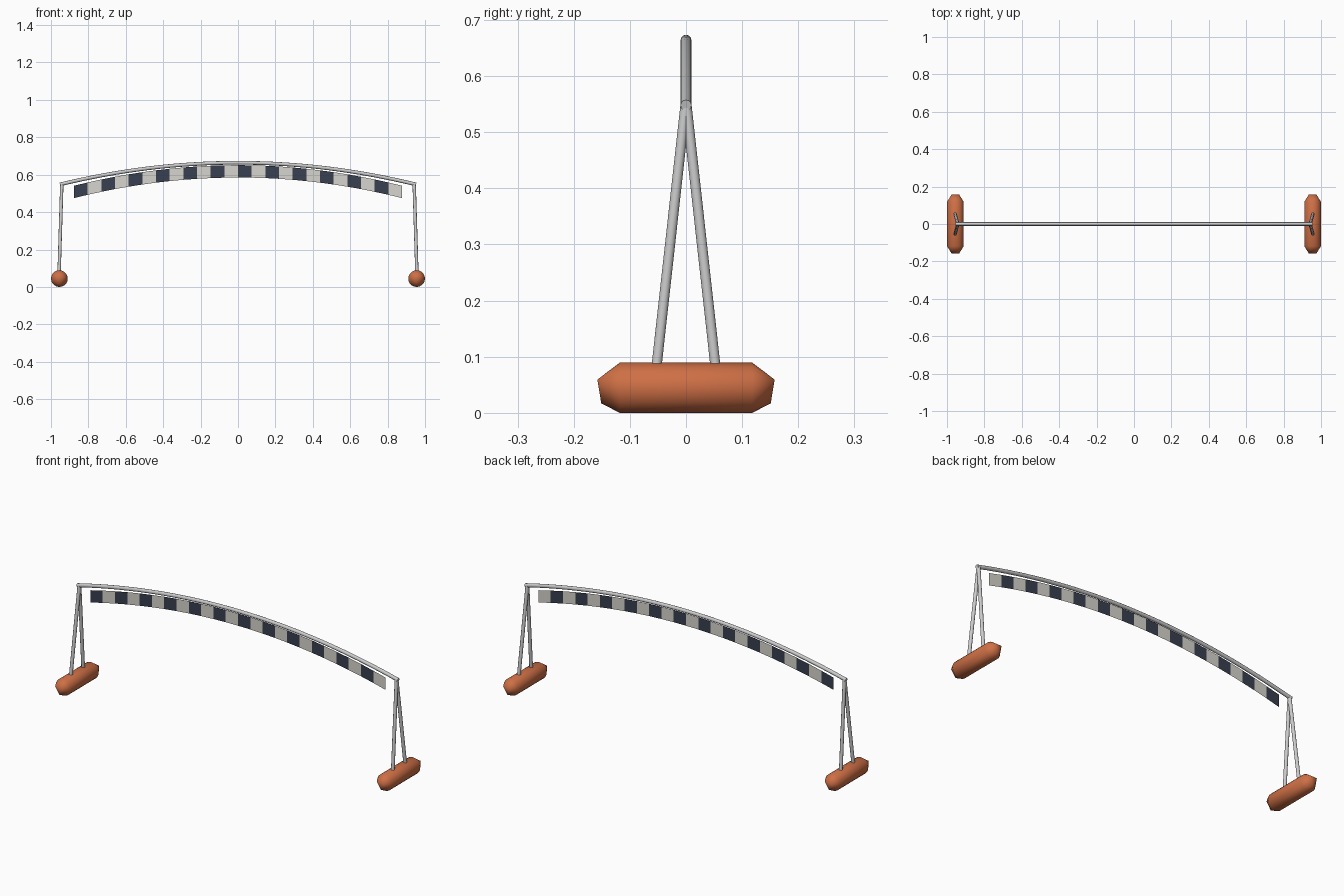
import bpy, bmesh, math
from mathutils import Vector

if "Cube" in bpy.data.objects:
    bpy.data.objects.remove(bpy.data.objects["Cube"])


def material(name, rgb):
    m = bpy.data.materials.new(name)
    m.diffuse_color = (*rgb, 1)
    m.use_nodes = True
    m.node_tree.nodes["Principled BSDF"].inputs["Base Color"].default_value = m.diffuse_color
    return m


orange = material("orange", (0.62, 0.16, 0.06))
dark = material("dark", (0.04, 0.05, 0.08))
light = material("light", (0.68, 0.66, 0.61))


def finish(name, bm, mats=(), smooth=None):
    bmesh.ops.recalc_face_normals(bm, faces=bm.faces)
    me = bpy.data.meshes.new(name)
    bm.to_mesh(me)
    bm.free()
    for m in mats:
        me.materials.append(m)
    ob = bpy.data.objects.new(name, me)
    bpy.context.collection.objects.link(ob)
    if smooth:
        bpy.context.view_layer.objects.active = ob
        ob.select_set(True)
        bpy.ops.object.shade_smooth_by_angle(angle=math.radians(smooth))
        ob.select_set(False)
    return ob


def tube(name, pts, r, sides=12):
    """Sweep a circle along a path of points."""
    bm = bmesh.new()
    pts = [Vector(p) for p in pts]
    rings = []
    for i, p in enumerate(pts):
        t = (pts[min(i + 1, len(pts) - 1)] - pts[max(i - 1, 0)]).normalized()
        u = t.cross(Vector((0, 1, 0))).normalized()
        v = t.cross(u)
        rings.append([bm.verts.new(p + r * (u * math.cos(a) + v * math.sin(a)))
                      for a in (2 * math.pi * k / sides for k in range(sides))])
    for a, b in zip(rings, rings[1:]):
        for k in range(sides):
            n = (k + 1) % sides
            bm.faces.new((a[k], a[n], b[n], b[k]))
    bm.faces.new(rings[0])
    bm.faces.new(rings[-1])
    return finish(name, bm, smooth=40)


# Arched top pole
def arch(x, peak, drop, half):
    return peak - drop * (x / half) ** 2


xs = [-0.952 + 1.904 * i / 32 for i in range(33)]
tube("top_pole", [(x, 0, arch(x, 0.664, 0.116, 0.952)) for x in xs], 0.0098)

# Chequered banner hanging under the pole
bm = bmesh.new()
N, HALF, HEIGHT = 24, 0.877, 0.066
cols = []
for i in range(N + 1):
    x = -HALF + 2 * HALF * i / N
    z = arch(x, 0.651, 0.110, HALF)
    cols.append((bm.verts.new((x, 0, z)), bm.verts.new((x, 0, z - HEIGHT))))
for i, (a, b) in enumerate(zip(cols, cols[1:])):
    bm.faces.new((a[0], a[1], b[1], b[0])).material_index = i % 2
finish("banner", bm, (dark, light))

for side, s in (("left", -1), ("right", 1)):
    # Splayed pair of legs
    for end, e in (("front", -1), ("back", 1)):
        tube(f"{side}_{end}_leg",
             [(s * 0.942, e * 0.001, 0.548), (s * 0.957, e * 0.055, 0.06)], 0.009)

    # Float with blunt faceted ends
    bm = bmesh.new()
    c = Vector((s * 0.955, 0, 0.0447))
    for e in (-1, 1):
        for k in range(20):
            a = 2 * math.pi * k / 20
            bm.verts.new(c + Vector((0.0447 * math.cos(a), e * 0.118, 0.0447 * math.sin(a))))
        for x, y, z in ((-0.02, 0.158, 0.0145), (0.02, 0.158, 0.0145), (0, 0.151, -0.028)):
            bm.verts.new(c + Vector((x, e * y, z)))
    bmesh.ops.convex_hull(bm, input=bm.verts)
    finish(f"{side}_float", bm, (orange,), smooth=50)
